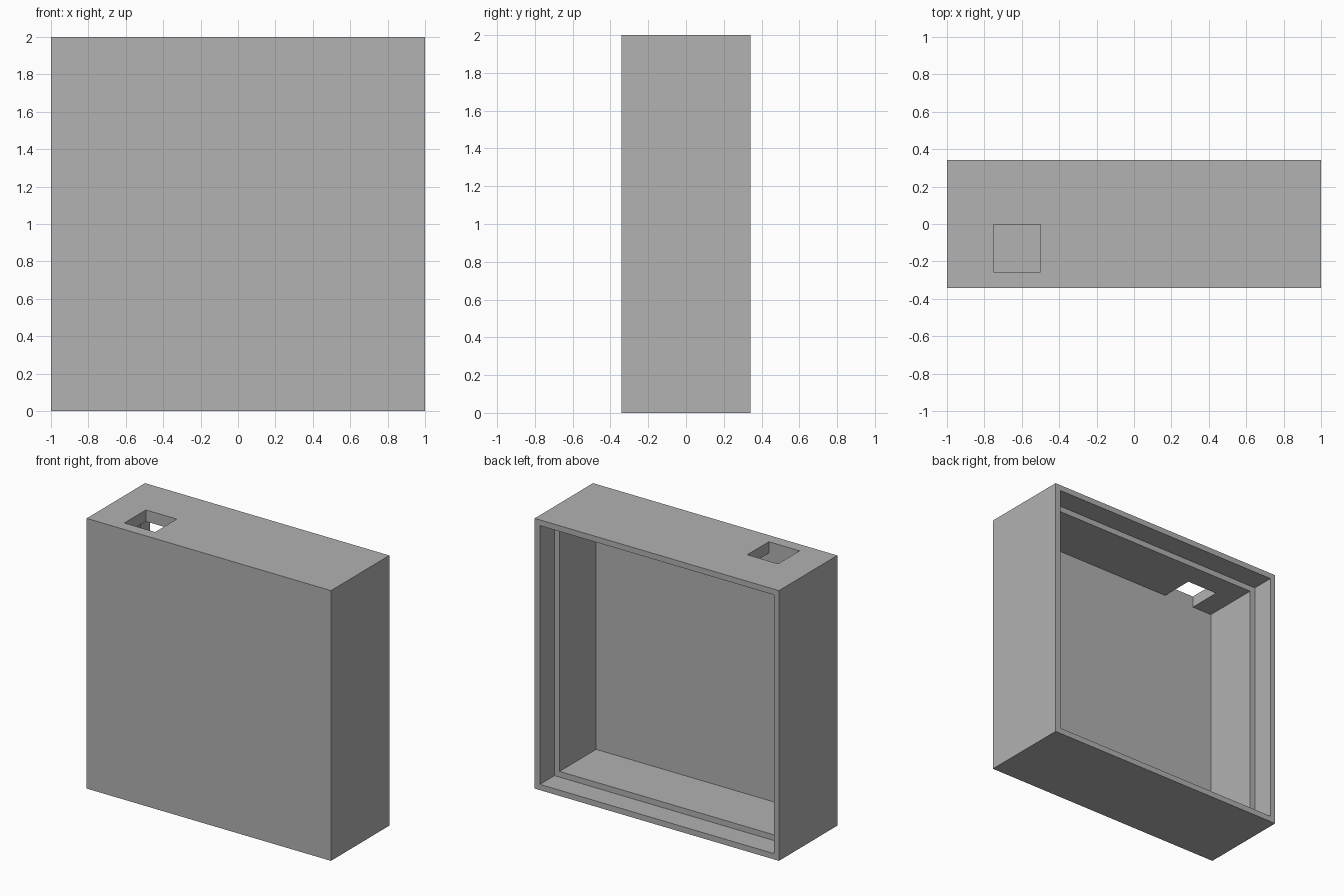
import bpy, bmesh
from mathutils import Matrix, Vector

default = bpy.data.objects.get("Cube")
if default:
    bpy.data.objects.remove(default, do_unlink=True)

HALF_DEPTH = 0.341
STEP = 0.0425            # rim width, and ledge width
WALL = 2 * STEP          # full wall thickness
REBATE = 0.17            # depth of the recess for the rear cover
HOLE = 0.252

grey = bpy.data.materials.new("plain grey")
grey.use_nodes = True
colour = (0.445, 0.445, 0.445, 1)
grey.diffuse_color = colour
grey.node_tree.nodes["Principled BSDF"].inputs["Base Color"].default_value = colour


def add_box(bm, centre, size):
    matrix = Matrix.Translation(centre) @ Matrix.Diagonal((*size, 1))
    bmesh.ops.create_cube(bm, size=1, matrix=matrix)


def make_object(name, bm):
    bmesh.ops.recalc_face_normals(bm, faces=bm.faces)
    mesh = bpy.data.meshes.new(name)
    bm.to_mesh(mesh)
    bm.free()
    mesh.materials.append(grey)
    obj = bpy.data.objects.new(name, mesh)
    bpy.context.collection.objects.link(obj)
    return obj


# Case: a block whose back is hollowed in two steps, leaving a ledge
bm = bmesh.new()
add_box(bm, (0, 0, 1), (2, 2 * HALF_DEPTH, 2))
bm.normal_update()
back = max(bm.faces, key=lambda f: f.calc_center_median().y)
for depth in (REBATE, 2 * HALF_DEPTH - WALL - REBATE):
    bmesh.ops.inset_region(bm, faces=[back], thickness=STEP, use_even_offset=True)
    rim = bmesh.ops.extrude_discrete_faces(bm, faces=[back])
    back = rim["faces"][0]
    bmesh.ops.translate(bm, verts=back.verts, vec=Vector((0, -depth, 0)))
    bm.normal_update()
case = make_object("case", bm)

# Square opening through the top wall, flush with the inside of the front
bm = bmesh.new()
add_box(bm, (-0.625, -HALF_DEPTH + WALL + HOLE / 2, 2), (HOLE, HOLE, 4 * WALL))
cutter = make_object("top_opening_cutter", bm)
cutter.hide_render = True

cut = case.modifiers.new("top opening", "BOOLEAN")
cut.operation = "DIFFERENCE"
cut.solver = "EXACT"
cut.object = cutter
bpy.context.view_layer.objects.active = case
case.select_set(True)
bpy.ops.object.modifier_apply(modifier=cut.name)
bpy.data.objects.remove(cutter, do_unlink=True)
